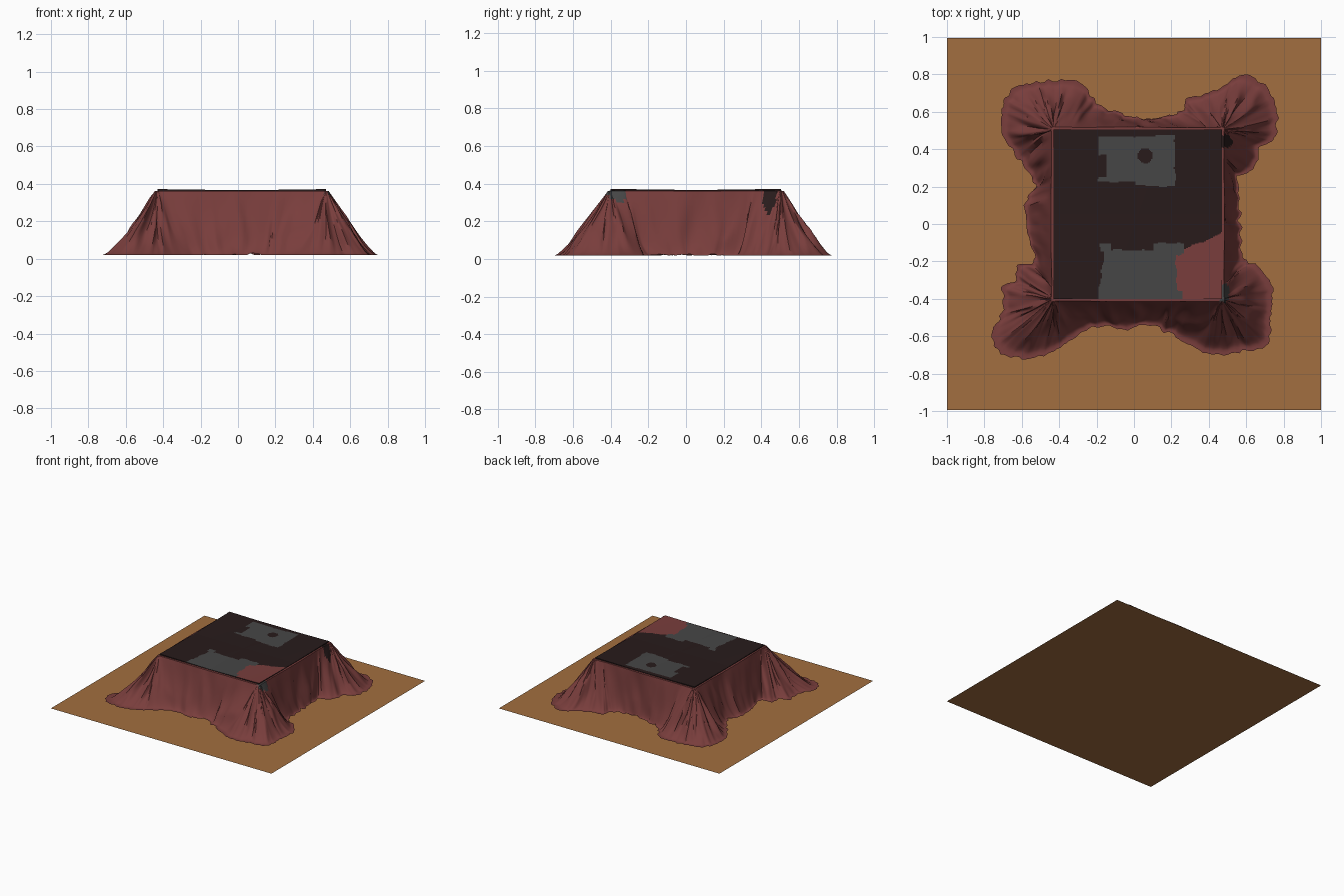
import bpy
import bmesh
import math
from mathutils import Vector, noise

if "Cube" in bpy.data.objects:
    bpy.data.objects.remove(bpy.data.objects["Cube"], do_unlink=True)


def material(name, red, green, blue):
    mat = bpy.data.materials.new(name)
    mat.use_nodes = True
    colour = (red, green, blue, 1)
    mat.diffuse_color = colour
    mat.node_tree.nodes["Principled BSDF"].inputs["Base Color"].default_value = colour
    return mat


wood = material("tan floor", 0.365, 0.157, 0.05)
red = material("dull red cloth", 0.19, 0.047, 0.045)
dark = material("near black top", 0.021, 0.011, 0.011)
grey = material("grey patch", 0.061, 0.061, 0.061)
PALETTE = [red, dark, grey]
RED, DARK, GREY = range(3)


def finish(name, bm, materials, smooth=False):
    mesh = bpy.data.meshes.new(name)
    bm.normal_update()
    bm.to_mesh(mesh)
    bm.free()
    obj = bpy.data.objects.new(name, mesh)
    bpy.context.collection.objects.link(obj)
    for mat in materials:
        mesh.materials.append(mat)
    if smooth:
        bpy.ops.object.select_all(action='DESELECT')
        obj.select_set(True)
        bpy.context.view_layer.objects.active = obj
        bpy.ops.object.shade_smooth_by_angle(angle=math.radians(50))
    return obj


# Floor sheet
bm = bmesh.new()
bmesh.ops.create_grid(bm, x_segments=1, y_segments=1, size=1)
bmesh.ops.scale(bm, vec=(1, 0.995, 1), verts=bm.verts)
finish("floor_mat", bm, [wood])

# Table top: fine grid so the painted patches get irregular borders
LEFT, RIGHT, FRONT, BACK = -0.43, 0.47, -0.40, 0.505
TOP = 0.366


def top_colour(p):
    x = p.x + 0.012 * noise.noise(p * 16)
    y = p.y + 0.012 * noise.noise(p * 16 + Vector((5, 5, 5)))
    if x > 0.225 and y < -0.13 + 0.4 * (x - 0.27):
        near_grey = math.hypot(x - 0.235, y + 0.13) < 0.035
        return GREY if near_grey or (x < 0.26 and y < -0.36) else RED
    if math.hypot(p.x - 0.06, p.y - 0.365) < 0.04:
        return DARK
    far_floor = 0.225 if x < 0 else 0.205
    far_left = -0.15 if 0.25 < y < 0.37 else -0.19
    if far_left < x < 0.22 and far_floor < y < 0.47:
        return GREY
    near_top = -0.14 if -0.12 < x < 0.1 else -0.105
    near_left = -0.16 - 0.13 * max(0, -0.15 - y)
    if y > -0.15:
        near_left = -0.18
    if near_left < x < 0.27 and y < near_top:
        return GREY
    return DARK


bm = bmesh.new()
bmesh.ops.create_grid(bm, x_segments=150, y_segments=150, size=0.5)
for v in bm.verts:
    # corners ride slightly higher than the middle of the sides
    lift = 0.02 * abs(v.co.x * v.co.y) * 4
    v.co = ((v.co.x + 0.5) * (RIGHT - LEFT) + LEFT,
            (v.co.y + 0.5) * (BACK - FRONT) + FRONT, TOP + 0.3 * lift)
for f in bm.faces:
    f.material_index = top_colour(f.calc_center_median())
rim = [e for e in bm.edges if e.is_boundary]
skirt = bmesh.ops.extrude_edge_only(bm, edges=rim)["geom"]
for item in skirt:
    if isinstance(item, bmesh.types.BMVert):
        item.co.z = TOP - 0.03
    elif isinstance(item, bmesh.types.BMFace):
        item.material_index = DARK
bmesh.ops.recalc_face_normals(bm, faces=bm.faces)
finish("table_top", bm, PALETTE)

# Hem of the blanket on the floor, in hundredths, counter-clockwise
HEM = [(57, 0), (56, 15), (56, 25), (65, 30), (67, 40), (75, 46), (76, 60),
       (71, 73), (59, 80), (50, 75), (38, 70), (28, 67), (26, 61), (14, 57),
       (0, 57), (-12, 61), (-20, 64), (-24, 71), (-33, 77), (-50, 76),
       (-64, 73), (-70, 63), (-71, 50), (-66, 40), (-56, 27), (-53, 20),
       (-59, 10), (-57, -5), (-53, -20), (-62, -22), (-64, -30), (-70, -33),
       (-70, -46), (-76, -58), (-72, -68), (-58, -72), (-45, -69), (-36, -64),
       (-22, -55), (-7, -56), (6, -54), (18, -58), (30, -65), (42, -70),
       (58, -68), (71, -65), (73, -50), (74, -36), (66, -22), (58, -18)]
STEPS, ROWS = 8, 22


def smooth_loop(points, steps):
    pts = [Vector((x, y, 0)) / 100 for x, y in points]
    for i in range(len(pts)):
        a, b, c, d = (pts[(i + k - 1) % len(pts)] for k in range(4))
        for s in range(steps):
            t = s / steps
            yield b + 0.5 * t * (c - a + t * (2 * a - 5 * b + 4 * c - d
                                              + t * (3 * (b - c) + d - a)))


def spread(value, low, high):
    # side panels narrow downwards, so that the corners open into cones
    middle = (low + high) / 2
    return min(max(middle + (value - middle) * 1.5, low), high)


def blanket_column(hem):
    core = Vector((spread(hem.x, LEFT, RIGHT), spread(hem.y, FRONT, BACK), 0))
    out = (hem - core).normalized()
    side = Vector((-out.y, out.x, 0))
    edge = core + 0.015 * out
    hem = hem + out * 0.022 * noise.noise(hem * 28)
    reach = (hem - edge).length
    corner = min(max((reach - 0.12) / 0.12, 0), 1)
    column = [core - out * 0.03 + Vector((0, 0, TOP - 0.012)),
              core + Vector((0, 0, TOP - 0.003))]
    for row in range(ROWS + 1):
        u = row / ROWS
        drop = max(0, 1 - u / 0.9) ** (1.65 - 0.4 * corner)
        swell = math.sin(math.pi * u ** 0.8)
        # folds fan out from the table edge and sharpen towards the floor
        where = hem * 9 + Vector((0, 0, u * 0.8))
        fold = 0.4 - 2 * abs(noise.noise(where)) + 0.4 * noise.noise(where * 2.3)
        p = edge.lerp(hem, u)
        p += out * fold * swell * 0.02 + side * swell * 0.02 * noise.noise(where * 1.5)
        ripple = 0.02 * max(0, noise.noise(hem * 25)) * u * (1 - corner)
        p.z = 0.019 + (TOP - 0.024) * drop + fold * swell * 0.018 * min(1, drop * 5) + ripple
        column.append(p)
    return column


def blanket_colour(p):
    if p.x > RIGHT and 0.41 < p.y < 0.475 and p.z > 0.23 + 2 * abs(p.y - 0.44):
        return DARK
    if p.x > 0.46 and -0.42 < p.y < -0.32 and p.z > 0.3 + 0.5 * abs(p.y + 0.35):
        return GREY
    return RED


bm = bmesh.new()
columns = [[bm.verts.new(p) for p in blanket_column(h)] for h in smooth_loop(HEM, STEPS)]
for i, near in enumerate(columns):
    far = columns[(i + 1) % len(columns)]
    for k in range(len(near) - 1):
        face = bm.faces.new((near[k], near[k + 1], far[k + 1], far[k]))
        face.material_index = blanket_colour(face.calc_center_median())
finish("blanket", bm, PALETTE, smooth=True)
